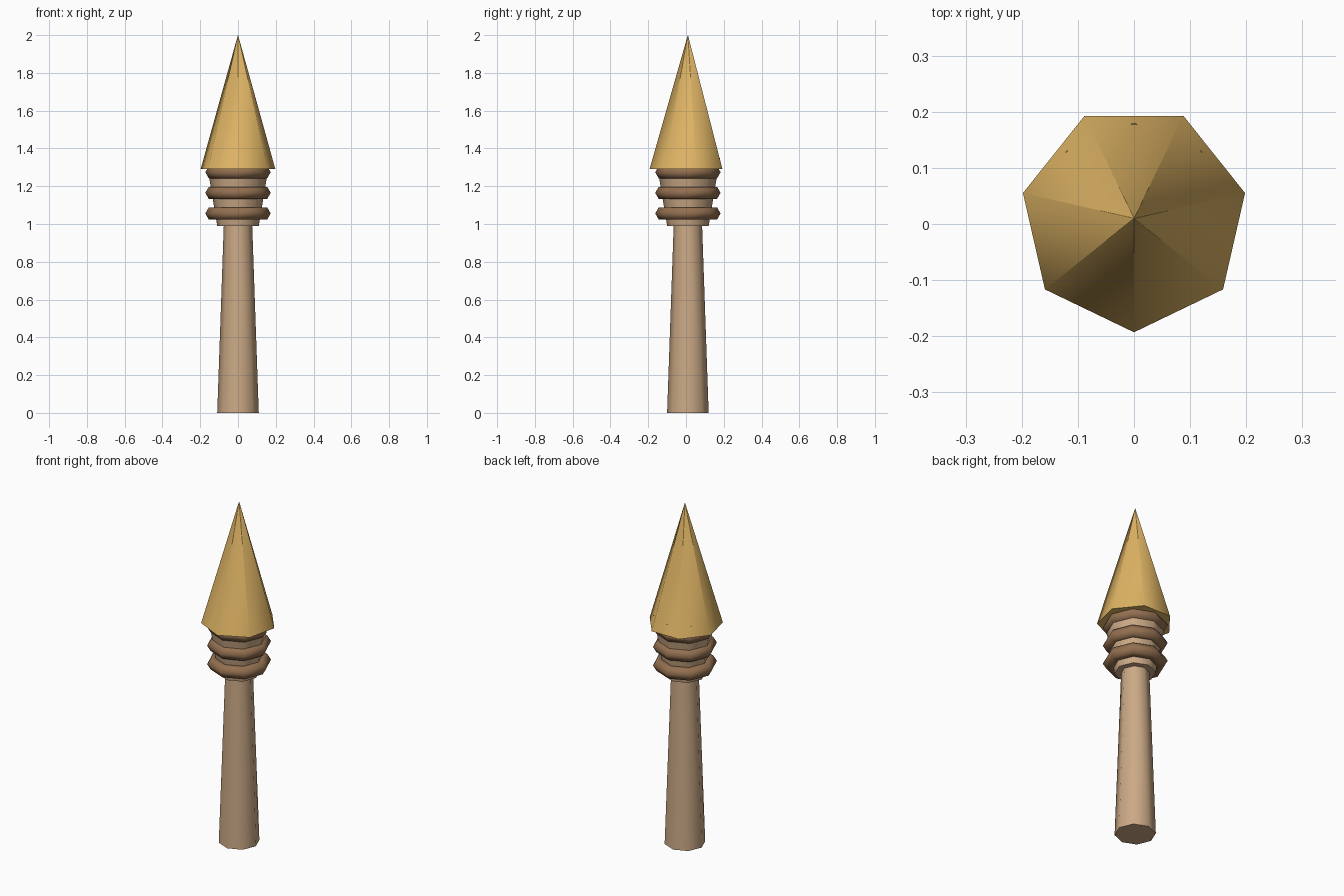
import bpy
import math

cube = bpy.data.objects.get("Cube")
if cube:
    bpy.data.objects.remove(cube, do_unlink=True)

AXIS_Y = 0.01  # common axis of all parts


def material(name, rgb):
    mat = bpy.data.materials.new(name)
    mat.use_nodes = True
    colour = (*rgb, 1.0)
    mat.diffuse_color = colour
    bsdf = mat.node_tree.nodes["Principled BSDF"]
    bsdf.inputs["Base Color"].default_value = colour
    bsdf.inputs["Roughness"].default_value = 0.8
    return mat


def finish(name, mat, sharp_angle):
    """Name the new object, colour it and shade it smooth between sharp edges."""
    obj = bpy.context.object
    obj.name = obj.data.name = name
    obj.data.materials.clear()
    obj.data.materials.append(mat)
    for poly in obj.data.polygons:
        poly.use_smooth = True
    obj.data.set_sharp_from_angle(angle=math.radians(sharp_angle))
    return obj


def tapered(name, sides, bottom, top, r_bottom, r_top, mat, turn=0):
    bpy.ops.mesh.primitive_cone_add(
        vertices=sides, radius1=r_bottom, radius2=r_top, depth=top - bottom,
        location=(0, AXIS_Y, (bottom + top) / 2), rotation=(0, 0, turn))
    return finish(name, mat, 62)


pale_wood = material("pale wood", (0.60, 0.40, 0.24))
brown_cord = material("brown cord", (0.29, 0.16, 0.08))
gold = material("gold", (0.74, 0.46, 0.13))

# Tapered shaft and flared collar
tapered("shaft", 8, 0.0, 1.0, 0.11, 0.075, pale_wood)
tapered("collar", 8, 0.99, 1.35, 0.11, 0.17, pale_wood)

# Binding rings around the collar
for i in range(3):
    bpy.ops.mesh.primitive_torus_add(
        major_segments=8, minor_segments=6, major_radius=0.136,
        minor_radius=0.037, location=(0, AXIS_Y, 1.056 + 0.109 * i))
    finish(f"binding_ring_{i + 1}", brown_cord, 70)

# Seven-sided spear point with one corner facing the front
tapered("spear_point", 7, 1.29, 2.0, 0.203, 0.0005, gold, math.pi)
